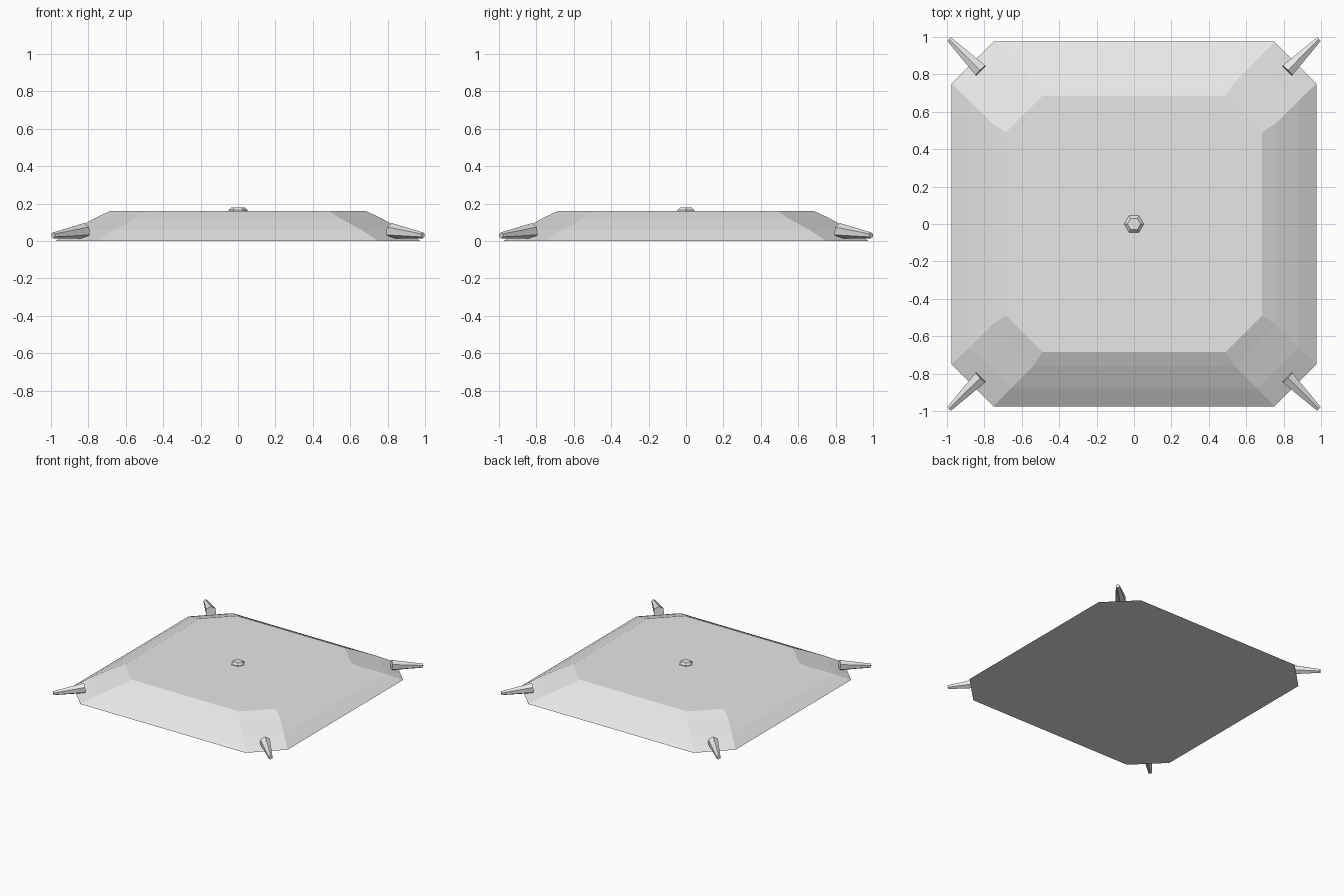
import bpy, bmesh, math
from mathutils import Vector

if "Cube" in bpy.data.objects:
    bpy.data.objects.remove(bpy.data.objects["Cube"])

grey = bpy.data.materials.new("light grey")
grey.diffuse_color = (0.8, 0.8, 0.8, 1)
grey.use_nodes = True
grey.node_tree.nodes["Principled BSDF"].inputs["Base Color"].default_value = grey.diffuse_color


def finish(name, bm):
    bmesh.ops.recalc_face_normals(bm, faces=bm.faces)
    me = bpy.data.meshes.new(name)
    bm.to_mesh(me)
    bm.free()
    me.materials.append(grey)
    obj = bpy.data.objects.new(name, me)
    bpy.context.collection.objects.link(obj)
    return obj


def loft(name, rings):
    """Skin a stack of equal-length rings and cap both ends."""
    bm = bmesh.new()
    rows = [[bm.verts.new(p) for p in r] for r in rings]
    n = len(rows[0])
    for a, b in zip(rows, rows[1:]):
        for i in range(n):
            j = (i + 1) % n
            bm.faces.new((a[i], a[j], b[j], b[i]))
    bm.faces.new(rows[0][::-1])
    bm.faces.new(rows[-1])
    return finish(name, bm)


def octagon(half, cut, z):
    """Square outline with cut corners."""
    pts = [(half, -cut), (half, cut), (cut, half), (-cut, half),
           (-half, cut), (-half, -cut), (-cut, -half), (cut, -half)]
    return [(x, y, z) for x, y in pts]


def hexagon(centre, side, up, r, start=0.0):
    return [centre + r * (math.cos(start + k * math.pi / 3) * side
                          + math.sin(start + k * math.pi / 3) * up) for k in range(6)]


# Flat plate with gently convex sloping sides and cut corners
loft("base_plate", [octagon(0.975, 0.75, 0), octagon(0.88, 0.66, 0.06),
                    octagon(0.757, 0.537, 0.126), octagon(0.685, 0.49, 0.16)])

# Tapered six-sided spike at each corner
for sx, sy, where in ((1, -1, "front_right"), (-1, -1, "front_left"),
                      (1, 1, "back_right"), (-1, 1, "back_left")):
    root = Vector((sx * 0.82, sy * 0.82, 0.054))
    tip = Vector((sx * 0.988, sy * 0.988, 0.030))
    axis = (tip - root).normalized()
    side = axis.cross(Vector((0, 0, 1))).normalized()
    up = side.cross(axis)
    loft("corner_spike_" + where, [hexagon(root, side, up, 0.042, math.pi / 6),
                                   hexagon(tip, side, up, 0.016, math.pi / 6)])

# Small six-sided button in the middle of the top
X, Y = Vector((1, 0, 0)), Vector((0, 1, 0))
loft("centre_button", [hexagon(Vector((0, 0, z)), X, Y, r)
                       for r, z in ((0.052, 0.155), (0.052, 0.165), (0.035, 0.18))])
